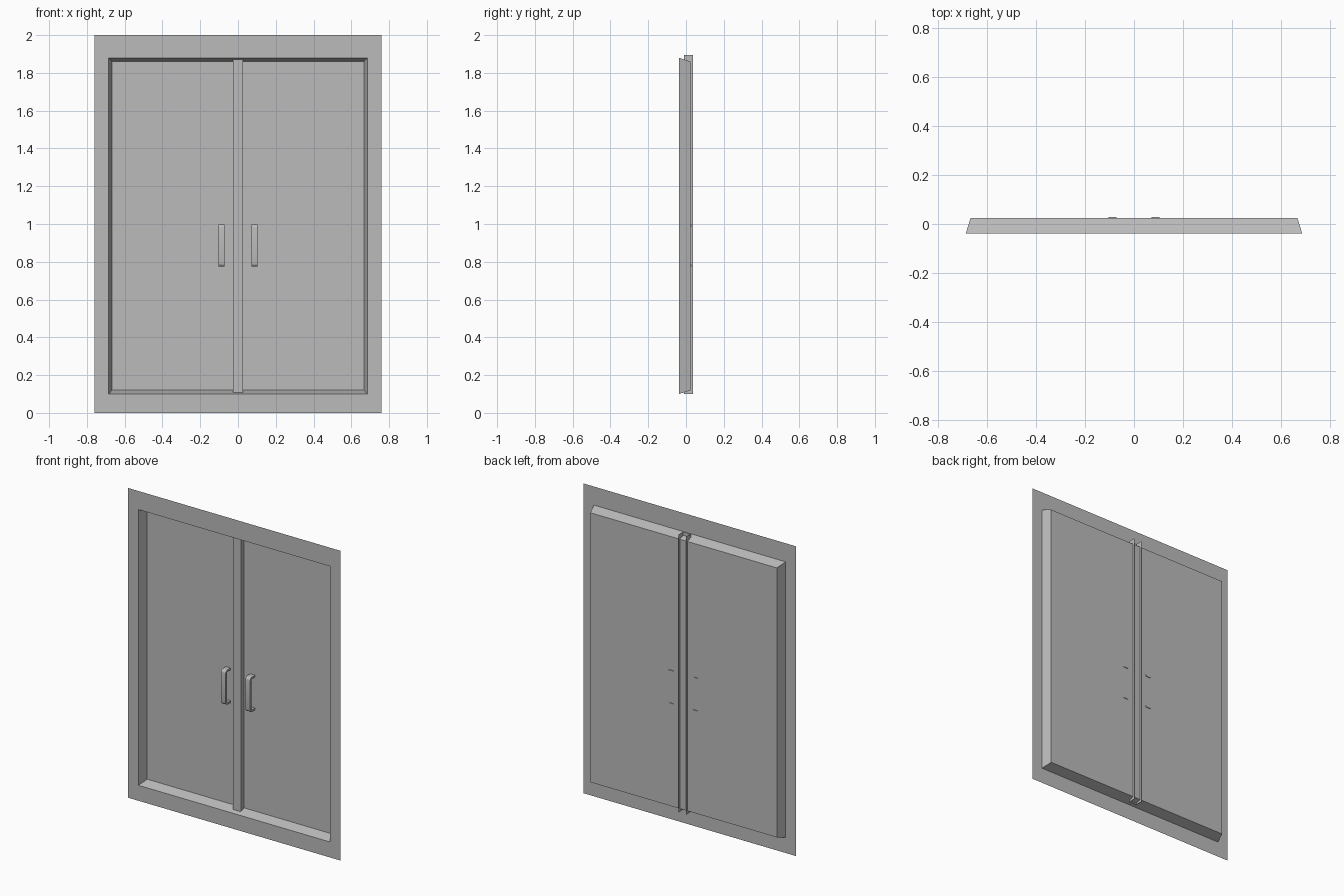
import bpy, bmesh, math

cube = bpy.data.objects.get("Cube")
if cube:
    bpy.data.objects.remove(cube, do_unlink=True)

grey = bpy.data.materials.new("door grey")
grey.use_nodes = True
colour = (0.5, 0.5, 0.5, 1)
grey.diffuse_color = colour
grey.node_tree.nodes["Principled BSDF"].inputs["Base Color"].default_value = colour

FRONT, PANEL, BACK = -0.038, 0.025, 0.038


def finish(name, bm):
    mesh = bpy.data.meshes.new(name)
    bm.to_mesh(mesh)
    bm.free()
    mesh.materials.append(grey)
    obj = bpy.data.objects.new(name, mesh)
    bpy.context.scene.collection.objects.link(obj)
    return obj


def ring(bm, half_width, bottom, top, y):
    w = half_width
    return [bm.verts.new((x, y, z)) for x, z in
            ((-w, bottom), (w, bottom), (w, top), (-w, top))]


def bridge(bm, a, b):
    for i in range(4):
        j = (i + 1) % 4
        bm.faces.new((a[i], a[j], b[j], b[i]))


# Flat surround
bm = bmesh.new()
bridge(bm, ring(bm, 0.76, 0, 2, FRONT), ring(bm, 0.685, 0.10, 1.88, FRONT))
finish("door_frame", bm)

# Sloped reveal inside the surround
bm = bmesh.new()
bridge(bm, ring(bm, 0.685, 0.10, 1.88, FRONT), ring(bm, 0.666, 0.12, 1.86, PANEL))
finish("frame_reveal", bm)

# Door sheet at the bottom of the recess
bm = bmesh.new()
bm.faces.new(ring(bm, 0.666, 0.12, 1.86, PANEL))
finish("door_panels", bm)

# Centre post: a channel open at the back and at both ends
bm = bmesh.new()
path = ((-0.027, BACK), (-0.027, -0.01), (0.027, -0.01), (0.027, BACK))
low, high = [[bm.verts.new((x, y, z)) for x, y in path] for z in (0.10, 1.895)]
for i in range(3):
    bm.faces.new((low[i], low[i + 1], high[i + 1], high[i]))
finish("centre_post", bm)


# Pull handles: a rounded bracket profile given width
def corner(y, z, radius, start):
    angles = [math.radians(start + 90 * i / 4) for i in range(5)]
    return [(y + radius * math.cos(a), z + radius * math.sin(a)) for a in angles]


def handle(name, x):
    tip, grip, thick, radius = 0.029, -0.025, 0.012, 0.018
    bottom, top = 0.774, 0.998
    cy = grip + radius
    upper = corner(cy, top - radius, radius, 90)
    lower = corner(cy, bottom + radius, radius, 180)
    inner_low = corner(cy, bottom + radius, radius - thick, 180)[::-1]
    inner_high = corner(cy, top - radius, radius - thick, 90)[::-1]
    outer = [(tip, top)] + upper + lower + [(tip, bottom)]
    inner = [(tip, top - thick)] + inner_high[::-1] + inner_low[::-1] + [(tip, bottom + thick)]
    bm = bmesh.new()
    rows = [[bm.verts.new((x + s * 0.017, y, z)) for y, z in line]
            for s, line in ((-1, outer), (1, outer), (1, inner), (-1, inner))]
    for i in range(len(outer) - 1):
        for r in range(4):
            a, b = rows[r], rows[(r + 1) % 4]
            bm.faces.new((a[i], a[i + 1], b[i + 1], b[i]))
    for i in (0, -1):
        bm.faces.new([row[i] for row in rows])
    bmesh.ops.recalc_face_normals(bm, faces=bm.faces)
    obj = finish(name, bm)
    bpy.ops.object.select_all(action="DESELECT")
    obj.select_set(True)
    bpy.context.view_layer.objects.active = obj
    bpy.ops.object.shade_smooth_by_angle(angle=math.radians(35))


handle("left_handle", 0.0875)
handle("right_handle", -0.0875)
